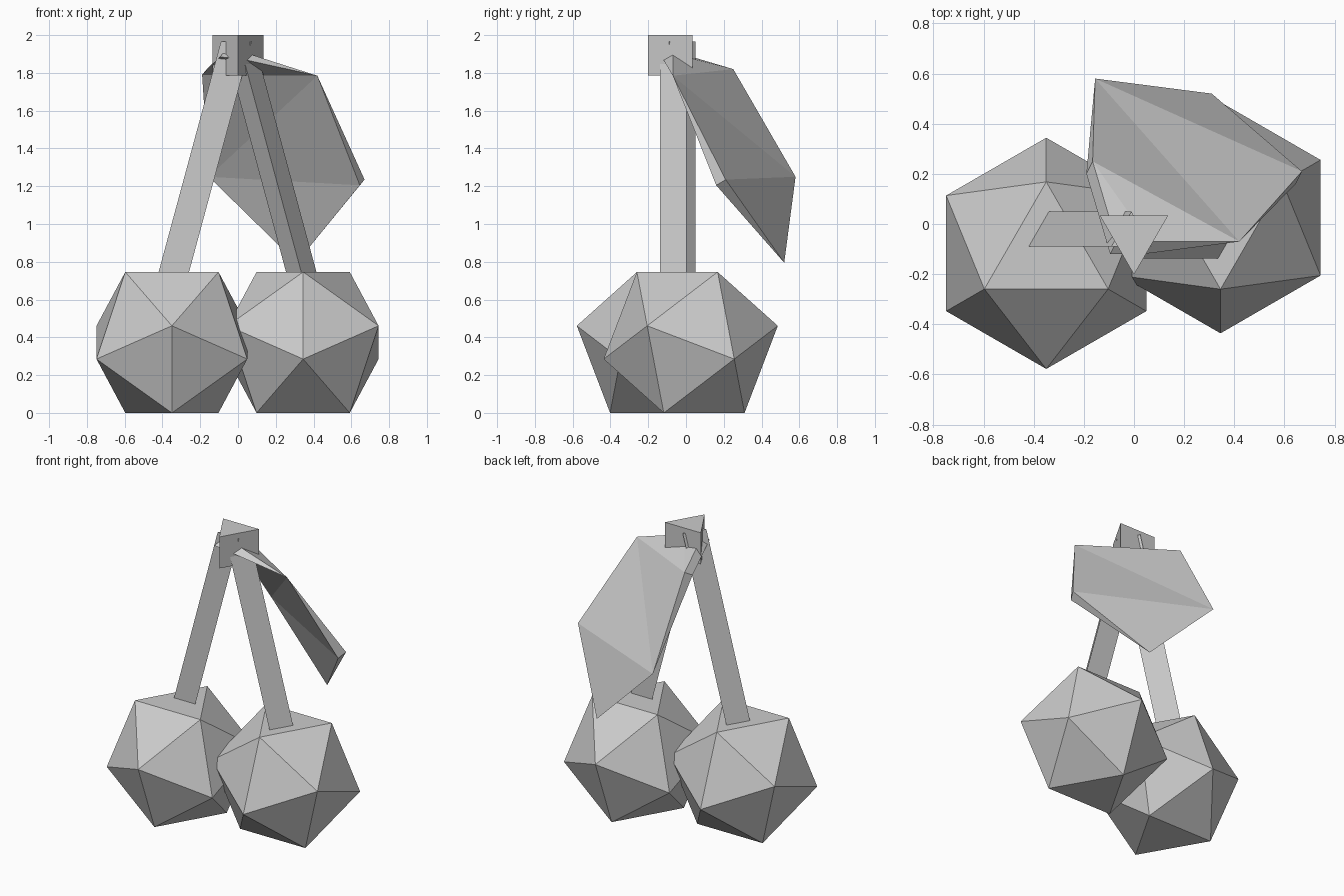
import bpy, bmesh
from math import sin, cos, radians
from mathutils import Vector

cube = bpy.data.objects.get("Cube")
if cube:
    bpy.data.objects.remove(cube)

grey = bpy.data.materials.new("plain_grey")
grey.use_nodes = True
grey.diffuse_color = (0.6, 0.6, 0.6, 1)
grey.node_tree.nodes["Principled BSDF"].inputs["Base Color"].default_value = (0.6, 0.6, 0.6, 1)


def finish(name, bm):
    """Turn a bmesh into a flat shaded object."""
    bmesh.ops.recalc_face_normals(bm, faces=bm.faces)
    mesh = bpy.data.meshes.new(name)
    bm.to_mesh(mesh)
    bm.free()
    mesh.materials.append(grey)
    obj = bpy.data.objects.new(name, mesh)
    bpy.context.collection.objects.link(obj)


def triangle(center, radius, turn):
    """Horizontal triangle with its first corner at the given angle."""
    angles = [radians(turn + 120 * i) for i in range(3)]
    return [Vector(center) + radius * Vector((cos(a), sin(a), 0)) for a in angles]


def prism(name, bottom, top, radius, turn):
    """Triangular bar with level ends, sheared between two centres."""
    bm = bmesh.new()
    low = [bm.verts.new(p) for p in triangle(bottom, radius, turn)]
    high = [bm.verts.new(p) for p in triangle(top, radius, turn)]
    bm.faces.new(low)
    bm.faces.new(high)
    for i in range(3):
        j = (i + 1) % 3
        bm.faces.new((low[i], low[j], high[j], high[i]))
    finish(name, bm)


def fruit(name, x, y, turn):
    """Icosahedron resting on a face, as the hull of four level triangles."""
    bm = bmesh.new()
    layers = [(0, 0.285, 180), (0.285, 0.461, 0), (0.461, 0.461, 180), (0.746, 0.285, 0)]
    for z, radius, extra in layers:
        for p in triangle((x, y, z), radius, turn + extra):
            bm.verts.new(p)
    bmesh.ops.convex_hull(bm, input=bm.verts)
    finish(name, bm)


# Fruits and their stems
fruit("right_fruit", -0.35, -0.117, 90)
fruit("left_fruit", 0.345, 0.025, 270)
prism("right_stem", (-0.367, -0.044, 0.645), (-0.01, -0.044, 1.965), 0.093, 90)
prism("left_stem", (0.362, -0.045, 0.645), (0.023, -0.045, 1.9), 0.093, 270)

# Block joining the stems
prism("stem_joint", (0, -0.045, 1.785), (0, -0.045, 2), 0.157, 270)

# Folded leaf: rows from base to tip, thick at some corners and sharp at others
rows = [
    [((-0.07, -0.07, 1.915), 1), ((0.06, -0.07, 1.9), 1)],
    [((-0.165, 0.25, 1.82), 1), ((0.42, -0.07, 1.785), 0)],
    [((-0.155, 0.58, 1.25), 0), ((0.67, 0.21, 1.235), 1)],
    [((0.31, 0.52, 0.795), 0)],
]
thickness = Vector((-0.025, -0.05, -0.03))
bm = bmesh.new()
upper, lower = [], []
for row in rows:
    upper.append([bm.verts.new(p) for p, thick in row])
    lower.append([bm.verts.new(Vector(p) + thickness) if thick else v
                  for (p, thick), v in zip(row, upper[-1])])
for side in (upper, lower):
    for a, b in zip(side, side[1:]):
        bm.faces.new((a[0], a[1], b[0]))
        if len(b) == 2:
            bm.faces.new((a[1], b[1], b[0]))


def rim(layer):
    return [r[0] for r in layer] + [r[1] for r in reversed(layer[:-1])]


top, under = rim(upper), rim(lower)
for i in range(len(top)):
    j = (i + 1) % len(top)
    loop = list(dict.fromkeys((top[i], top[j], under[j], under[i])))
    if len(loop) > 2:
        bm.faces.new(loop)
finish("leaf", bm)
